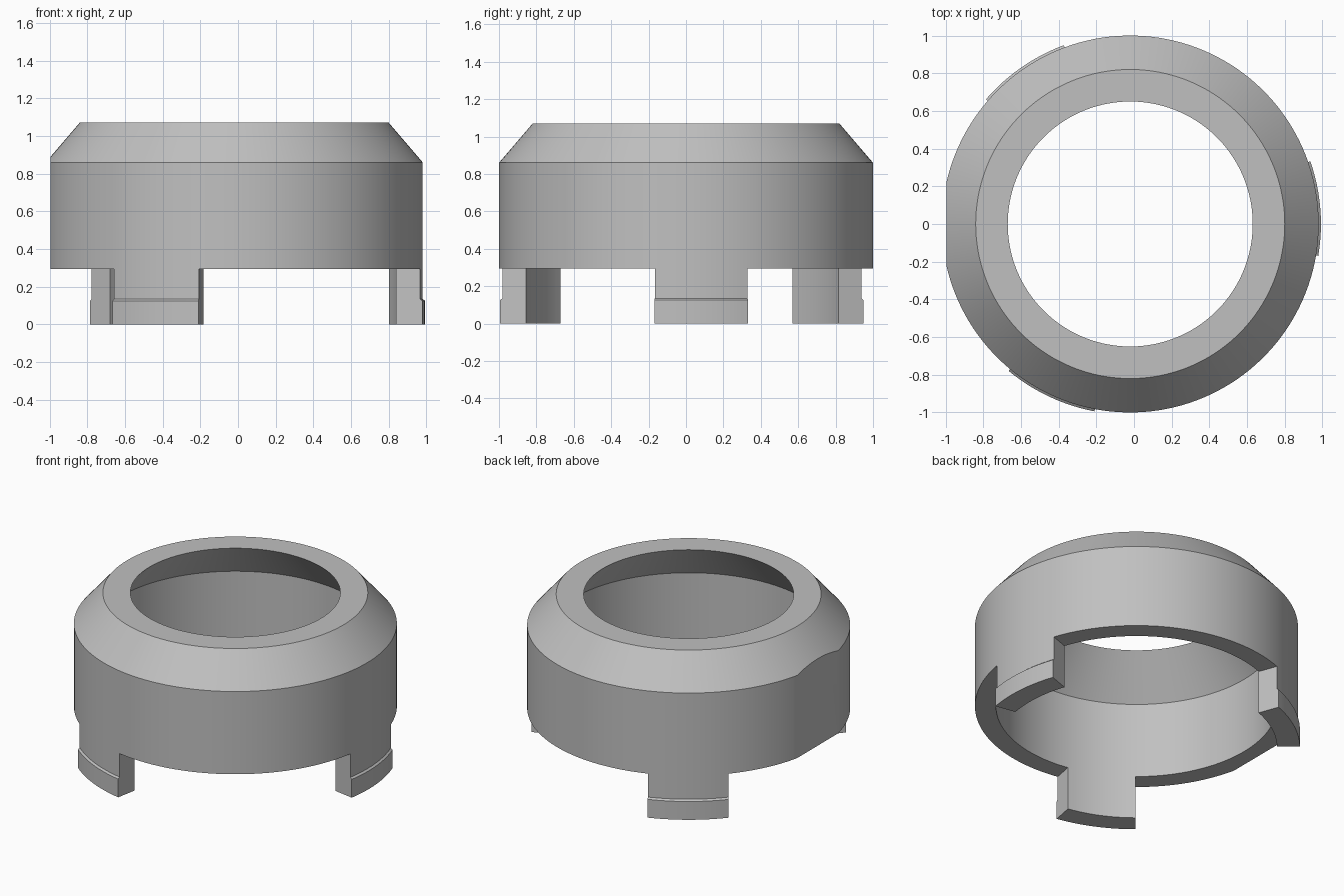
import bpy
import bmesh
from math import cos, sin, radians, pi
from mathutils import Vector

cube = bpy.data.objects.get("Cube")
if cube:
    bpy.data.objects.remove(cube, do_unlink=True)

SEGMENTS = 150            # three tabs of 12 segments, 50 apart
TAB_SEGMENTS = 12
START = radians(-9.6)     # where the first tab begins
AXIS_X = -0.02
OUTER, INNER, LIP = 1.0, 0.87, 0.65
TAB_LIP = 1.012
TOP, SHOULDER, RIM = 1.07, 0.86, 0.295

grey = bpy.data.materials.new("plain grey")
grey.use_nodes = True
colour = (0.53, 0.53, 0.53, 1)
grey.diffuse_color = colour
grey.node_tree.nodes["Principled BSDF"].inputs["Base Color"].default_value = colour

bm = bmesh.new()

# Lathed collar: outer wall, sloped shoulder, top ring, inner slope, inner wall
profile = [(OUTER, RIM), (OUTER, SHOULDER), (0.82, TOP),
           (LIP, TOP), (INNER, 0.81), (INNER, RIM)]
rings = []
for i in range(SEGMENTS):
    a = START + 2 * pi * i / SEGMENTS
    rings.append([bm.verts.new((r * cos(a), r * sin(a), z)) for r, z in profile])

bottom = []
for i in range(SEGMENTS):
    here, there = rings[i], rings[(i + 1) % SEGMENTS]
    for j in range(len(profile)):
        k = (j + 1) % len(profile)
        face = bm.faces.new((here[j], there[j], there[k], here[k]))
    bottom.append(face)   # the last face of each segment is the underside


def extrude_down(faces, z, outer):
    """Extrude underside faces to height z and set their outer radius."""
    geom = bmesh.ops.extrude_face_region(bm, geom=faces)["geom"]
    for v in (g for g in geom if isinstance(g, bmesh.types.BMVert)):
        flat = Vector((v.co.x, v.co.y, 0))
        if flat.length > 0.95:
            flat *= outer / flat.length
        v.co = (flat.x, flat.y, z)
    return [g for g in geom if isinstance(g, bmesh.types.BMFace)]


# Three bayonet tabs, each with a raised band at its foot
for t in range(3):
    first = t * SEGMENTS // 3
    tab = bottom[first:first + TAB_SEGMENTS]
    for z, outer in ((0.135, OUTER), (0.125, TAB_LIP), (0, TAB_LIP)):
        tab = extrude_down(tab, z, outer)

# Flat cut on the right side
bmesh.ops.translate(bm, verts=bm.verts[:], vec=(AXIS_X, 0, 0))
cut = bmesh.ops.bisect_plane(bm, geom=bm.verts[:] + bm.edges[:] + bm.faces[:],
                             plane_co=(-0.995, 0, 0), plane_no=(-1, 0, 0),
                             clear_outer=True)
edges = [g for g in cut["geom_cut"] if isinstance(g, bmesh.types.BMEdge)]
bmesh.ops.contextual_create(bm, geom=edges)
bmesh.ops.recalc_face_normals(bm, faces=bm.faces[:])

mesh = bpy.data.meshes.new("collar_with_tabs")
bm.to_mesh(mesh)
bm.free()
mesh.materials.append(grey)
collar = bpy.data.objects.new("collar_with_tabs", mesh)
bpy.context.collection.objects.link(collar)
bpy.context.view_layer.objects.active = collar
collar.select_set(True)
bpy.ops.object.shade_smooth_by_angle(angle=radians(20))
